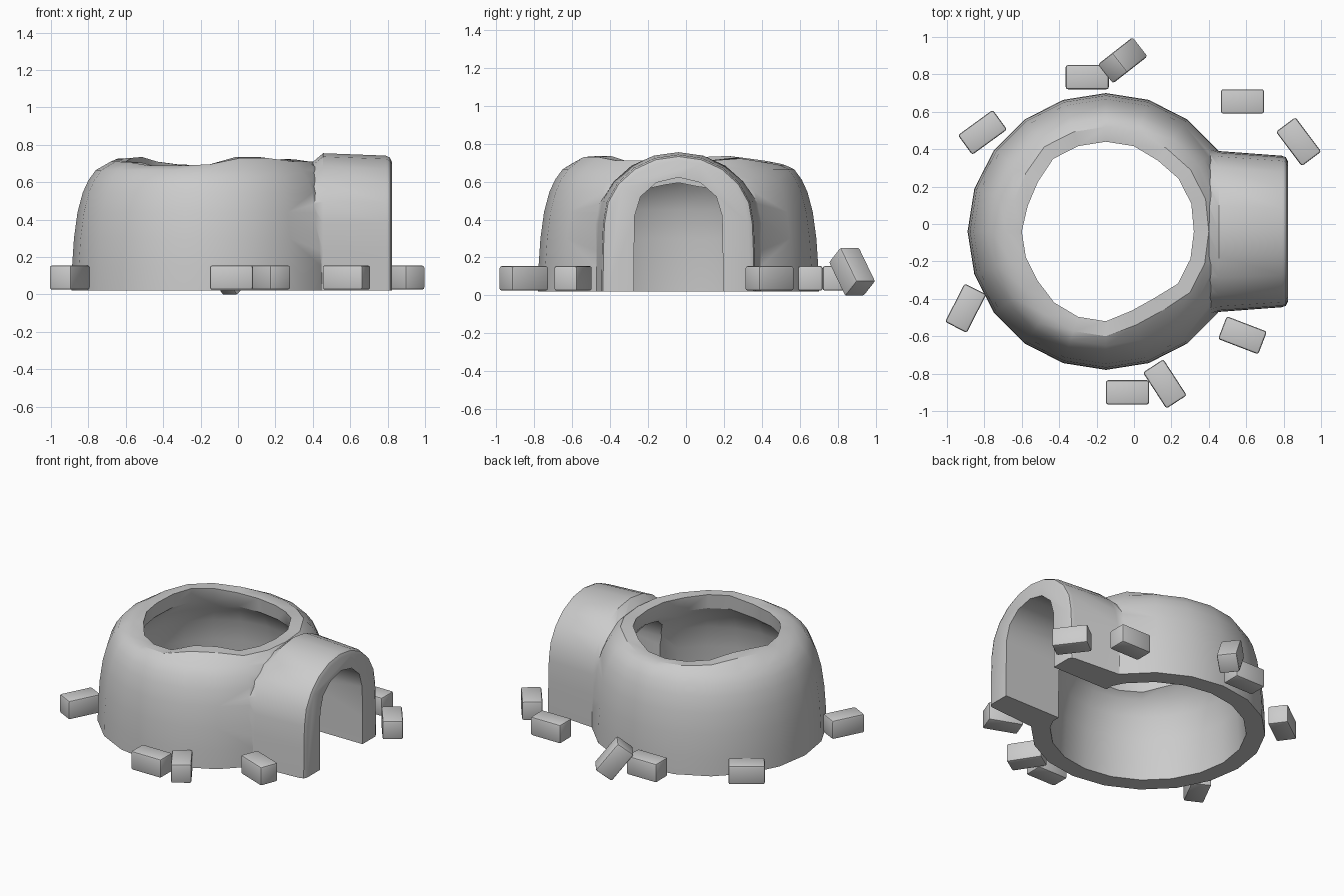
import bpy, bmesh, math
from mathutils import Matrix, Vector

if "Cube" in bpy.data.objects:
    bpy.data.objects.remove(bpy.data.objects["Cube"])

CX, CY, N = -0.15, -0.04, 20


def make(name, bm):
    bmesh.ops.recalc_face_normals(bm, faces=bm.faces)
    me = bpy.data.meshes.new(name)
    bm.to_mesh(me)
    bm.free()
    ob = bpy.data.objects.new(name, me)
    bpy.context.collection.objects.link(ob)
    return ob


def skin(name, rings, closed):
    """Bridge a list of point loops; close into a torus or cap both ends."""
    bm = bmesh.new()
    loops = [[bm.verts.new(p) for p in r] for r in rings]
    pairs = list(zip(loops, loops[1:]))
    if closed:
        pairs.append((loops[-1], loops[0]))
    else:
        bm.faces.new(loops[0])
        bm.faces.new(loops[-1])
    for a, b in pairs:
        n = len(a)
        for i in range(n):
            j = (i + 1) % n
            bm.faces.new((a[i], a[j], b[j], b[i]))
    return make(name, bm)


def arch(x, w, top, spring, base, n):
    pts = [(x, CY + w, base), (x, CY + w * 0.995, base + (spring - base) * 0.6)]
    for i in range(n + 1):
        a = math.pi * i / n
        pts.append((x, CY + w * 0.98 * math.cos(a), spring + (top - spring) * math.sin(a)))
    pts += [(x, CY - w * 0.995, base + (spring - base) * 0.6), (x, CY - w, base)]
    return pts


def boolean(ob, other, op):
    m = ob.modifiers.new(op, 'BOOLEAN')
    m.operation, m.object, m.solver = op, other, 'EXACT'
    dg = bpy.context.evaluated_depsgraph_get()
    me = bpy.data.meshes.new_from_object(ob.evaluated_get(dg))
    ob.modifiers.clear()
    ob.data = me
    bpy.data.objects.remove(other)


def smooth(ob, deg):
    bpy.ops.object.select_all(action='DESELECT')
    ob.select_set(True)
    bpy.context.view_layer.objects.active = ob
    bpy.ops.object.shade_smooth_by_angle(angle=math.radians(deg))


# Broken dome: thick shell with a ragged rim (radius and height every 18 degrees)
rim_r = [.47, .48, .48, .47, .48, .48, .48, .48, .45, .44,
         .45, .45, .45, .47, .48, .48, .445, .44, .475, .475]
rim_z = [.71, .71, .725, .70, .68, .68, .69, .71, .735, .73,
         .71, .71, .705, .68, .68, .69, .735, .735, .71, .71]
outer = [(.74, .02), (.737, .15), (.727, .3), (.708, .44), (.68, .545), (.65, .61), (.61, .665)]
inner = [(.53, .55), (.575, .45), (.605, .3), (.62, .02)]


def circle(r, z):
    return [(CX + r * math.cos(k * math.tau / N), CY + r * math.sin(k * math.tau / N), z)
            for k in range(N)]


def ragged(dr, zf):
    out = []
    for k in range(N):
        a, r = k * math.tau / N, rim_r[k] + dr
        out.append((CX + r * math.cos(a), CY + r * math.sin(a), zf(rim_z[k])))
    return out


rings = [circle(*p) for p in outer]
rings.append(ragged(.08, lambda z: .688 + (z - .68) * .75))
rings.append(ragged(0, lambda z: z))
rings.append(ragged(.012, lambda z: z - .10))
rings += [circle(*p) for p in inner]
dome = skin("dome_wall", rings, True)

# Entrance tunnel, flared into the dome and rounded at the mouth
tunnel = skin("tunnel", [arch(x, w, t, .38, .02, 10) for x, w, t in
                         [(.39, .455, .70), (.455, .43, .755), (.79, .405, .742),
                          (.812, .397, .732), (.823, .375, .71)]], False)
boolean(dome, tunnel, 'UNION')

# Arched passage through tunnel and wall
passage = skin("passage", [arch(x, .235, .622, .42, -.1, 6) for x in (.345, 1.0)], False)
boolean(dome, passage, 'DIFFERENCE')
smooth(dome, 32)

# Loose blocks scattered around: x, y, heading, pitch
blocks = [(-.25, .785, 0, 0), (-.06, .875, 38, 52), (.58, .655, 0, 0),
          (.88, .44, -53, 0), (-.81, .49, 36, 0), (-.90, -.45, 63, 0),
          (-.035, -.90, 0, 0), (.165, -.855, -57, 0), (.58, -.595, -21, 0)]
for i, (x, y, yaw, pitch) in enumerate(blocks):
    bm = bmesh.new()
    bmesh.ops.create_cube(bm, size=1)
    bmesh.ops.scale(bm, vec=Vector((.23, .13, .13)), verts=bm.verts)
    bmesh.ops.bevel(bm, geom=bm.edges[:], offset=.012, segments=2, profile=.5, affect='EDGES')
    z = .125 if pitch else .09
    bm.transform(Matrix.Translation((x, y, z))
                 @ Matrix.Rotation(math.radians(yaw), 4, 'Z')
                 @ Matrix.Rotation(math.radians(pitch), 4, 'Y'))
    smooth(make(f"loose_block_{i + 1}", bm), 40)
